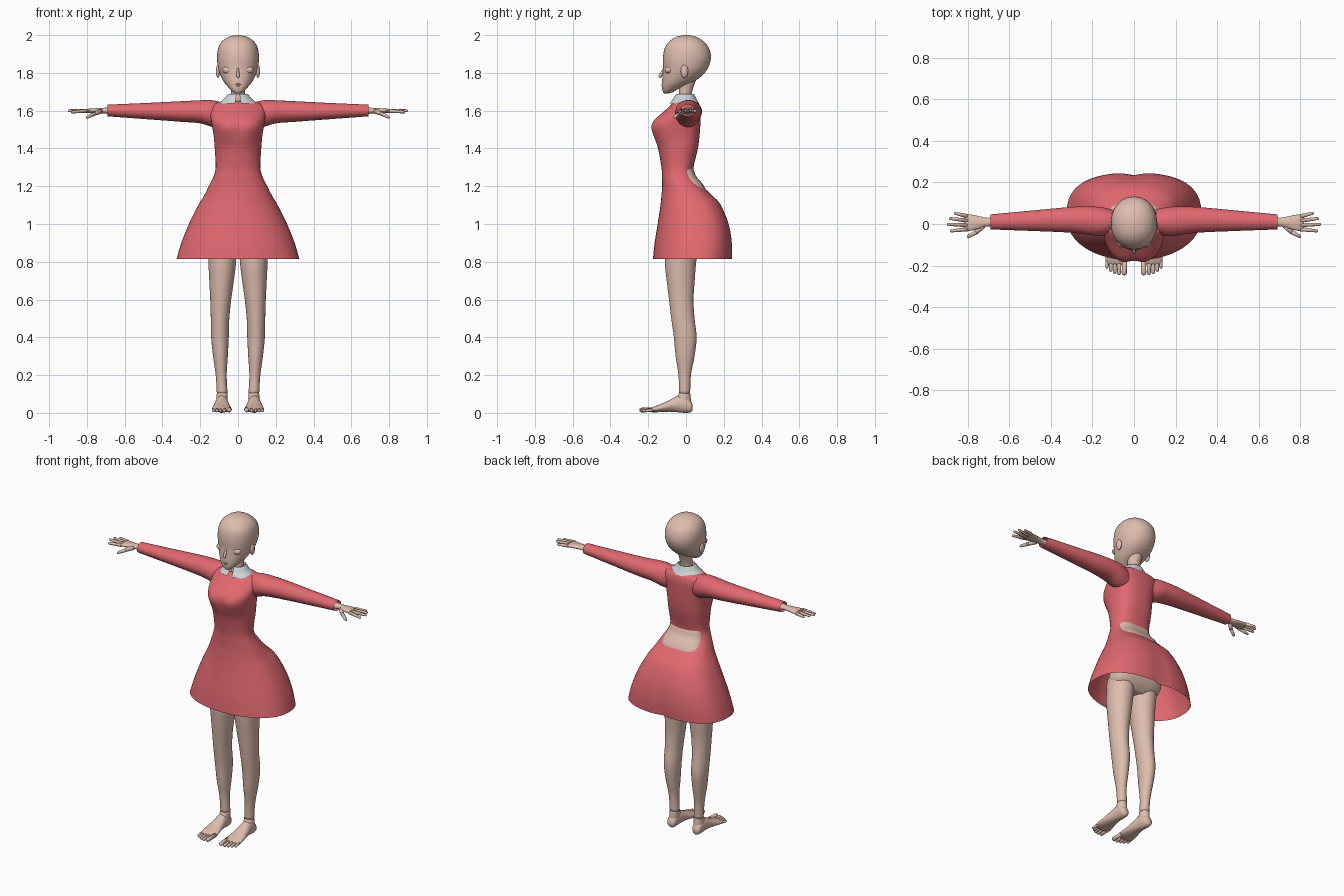
import bpy, bmesh, math
from mathutils import Vector, Matrix


def material(name, rgb):
    m = bpy.data.materials.new(name)
    m.diffuse_color = (*rgb, 1)
    return m


SKIN = material("skin", (0.73, 0.51, 0.42))
RED = material("rose red cloth", (0.75, 0.14, 0.16))
GREY = material("pale grey cloth", (0.63, 0.67, 0.69))


def finish(bm, name, mat, mirror=False):
    bmesh.ops.recalc_face_normals(bm, faces=bm.faces)
    me = bpy.data.meshes.new(name)
    bm.to_mesh(me)
    bm.free()
    for p in me.polygons:
        p.use_smooth = True
    me.materials.append(mat)
    ob = bpy.data.objects.new(name, me)
    bpy.context.collection.objects.link(ob)
    if mirror:
        ob.modifiers.new("mirror", "MIRROR").use_mirror_merge = False
    return ob


def spline(rings, steps=4):
    """Smooth curve through the ring values."""
    out = []
    last = len(rings) - 1
    for i in range(last):
        a, b, c, d = (rings[max(0, min(last, i + k))] for k in (-1, 0, 1, 2))
        for s in range(steps):
            t = s / steps
            out.append([0.5 * (2 * q + (r - p) * t + (2 * p - 5 * q + 4 * r - s4) * t * t
                               + (3 * q - p - 3 * r + s4) * t ** 3)
                        for p, q, r, s4 in zip(a, b, c, d)])
    out.append(list(rings[-1]))
    return out


AXES = {"Z": lambda t, u, v: (u, v, t),
        "X": lambda t, u, v: (t, u, v),
        "Y": lambda t, u, v: (u, t, v)}


def loft(name, rings, mat, axis="Z", n=40, pf=1.0, pb=1.0, caps=True, mirror=False, notch=0):
    """Rings are (t, u0, u1, v0, v1, front dip, back dip)."""
    bm = bmesh.new()
    loops = []
    full = [tuple(r) + (0,) * (7 - len(r)) for r in rings]
    for t, u0, u1, v0, v1, df, db in spline(full):
        cu, cv, ru, rv = (u0 + u1) / 2, (v0 + v1) / 2, (u1 - u0) / 2, (v1 - v0) / 2
        loop = []
        for k in range(n):
            a = 2 * math.pi * k / n
            c, s = math.cos(a), math.sin(a)
            p, dip = (pf, df) if s < 0 else (pb, db)
            u = ru * math.copysign(abs(c) ** p, c)
            v = rv * math.copysign(abs(s) ** p, s)
            v *= 1 - dip * math.exp(-(u / 0.04) ** 2)
            loop.append(bm.verts.new(AXES[axis](t, cu + u, cv + v)))
        loops.append(loop)
    for a, b in zip(loops, loops[1:]):
        for k in range(n):
            bm.faces.new((a[k], a[(k + 1) % n], b[(k + 1) % n], b[k]))
    if caps:
        bm.faces.new(loops[0])
        bm.faces.new(loops[-1])
    if notch:
        cut = [f for f in bm.faces if f.calc_center_median().y < 0
               and abs(f.calc_center_median().x) < notch]
        bmesh.ops.delete(bm, geom=cut, context="FACES")
    return finish(bm, name, mat, mirror)


def sym(rows):
    """Rows (z, half width, front, back, ...) to ring extents."""
    return [(r[0], -r[1], r[1], *r[2:]) for r in rows]


def digits(name, items, mat, mirror=True, n=12):
    """Rounded tapering rods: (start, end, start radius, end radius)."""
    bm = bmesh.new()
    for a, b, r0, r1 in items:
        a, b = Vector(a), Vector(b)
        rot = (b - a).to_track_quat("Z", "Y")
        e = r1 / (b - a).length
        prof = [(0, r0)] + [(1 - e + e * math.sin(q), r1 * math.cos(q))
                            for q in (0, 0.5, 0.95, 1.3, 1.5)]
        loops = [[bm.verts.new(a.lerp(b, f) + rot @ Vector(
            (r * math.cos(2 * math.pi * k / n), r * math.sin(2 * math.pi * k / n), 0)))
            for k in range(n)] for f, r in prof]
        for p, q in zip(loops, loops[1:]):
            for k in range(n):
                bm.faces.new((p[k], p[(k + 1) % n], q[(k + 1) % n], q[k]))
        bm.faces.new(loops[0])
        bm.faces.new(loops[-1])
    return finish(bm, name, mat, mirror)


def ellipsoid(name, centre, radii, mat, mirror=False):
    bm = bmesh.new()
    mtx = Matrix.Translation(centre) @ Matrix.Diagonal((*radii, 1))
    bmesh.ops.create_uvsphere(bm, u_segments=24, v_segments=14, radius=1, matrix=mtx)
    return finish(bm, name, mat, mirror)


# Head, neck and face
loft("head", sym([
    (1.692, .012, -.115, -.09), (1.70, .028, -.122, -.065), (1.72, .048, -.127, -.03),
    (1.75, .073, -.127, .035), (1.79, .094, -.124, .09), (1.83, .106, -.121, .118),
    (1.88, .111, -.122, .132), (1.93, .105, -.113, .122), (1.965, .086, -.09, .095),
    (1.988, .055, -.058, .06), (1.998, .022, -.024, .026), (2.0, .004, -.004, .006)]),
    SKIN, pf=.92, pb=.95)
loft("neck", sym([(1.58, .05, -.045, .045), (1.65, .04, -.04, .032), (1.70, .037, -.038, .032),
                  (1.78, .045, -.04, .06)]), SKIN)
ellipsoid("ear", (.106, -.008, 1.808), (.011, .02, .034), SKIN, True)
ellipsoid("eyelid", (.051, -.09, 1.815), (.032, .023, .021), SKIN, True)
digits("nose", [((0, -.116, 1.825), (0, -.14, 1.775), .005, .009)], SKIN, False)
ellipsoid("upper_lip", (0, -.121, 1.739), (.018, .01, .005), SKIN)
ellipsoid("lower_lip", (0, -.12, 1.731), (.014, .01, .005), SKIN)

# Body under the dress, showing at the lower back
loft("body", sym([
    (.85, .12, -.08, .04), (.89, .158, -.10, .08), (.95, .165, -.105, .105),
    (1.05, .16, -.11, .11), (1.15, .147, -.11, .11), (1.20, .135, -.11, .096),
    (1.25, .118, -.11, .056), (1.28, .112, -.11, .043), (1.32, .106, -.115, .03),
    (1.40, .112, -.13, .05), (1.50, .115, -.13, .055), (1.57, .11, -.08, .055),
    (1.62, .07, -.045, .045)]), SKIN, pb=.65)

# Dress with flared skirt, and sleeves
loft("dress", sym([
    (.815, .325, -.175, .245, 0, .06), (.90, .30, -.166, .245, 0, .05),
    (1.0, .26, -.15, .228, 0, .03), (1.1, .21, -.135, .185), (1.15, .18, -.13, .14),
    (1.2, .155, -.126, .088), (1.25, .13, -.127, .045), (1.3, .118, -.13, .04),
    (1.4, .123, -.15, .063, .02), (1.46, .128, -.177, .071, .08), (1.51, .136, -.194, .075, .13),
    (1.55, .143, -.176, .077, .08), (1.595, .148, -.118, .078), (1.63, .135, -.08, .072),
    (1.645, .10, -.062, .06), (1.65, .055, -.045, .042)]),
    RED, n=64, pf=.95, pb=.75, caps=False)
loft("sleeve", [(.09, -.04, .065, 1.51, 1.645), (.14, -.056, .078, 1.515, 1.656),
                (.2, -.055, .084, 1.533, 1.655), (.3, -.042, .082, 1.541, 1.65),
                (.5, -.033, .064, 1.556, 1.64), (.69, -.026, .046, 1.57, 1.632)],
     RED, axis="X", caps=False, mirror=True)

# Folded collar with a front notch
loft("collar", sym([
    (1.635, .052, -.05, .045), (1.67, .045, -.047, .04), (1.688, .048, -.05, .041),
    (1.684, .056, -.057, .045), (1.662, .074, -.07, .055), (1.638, .105, -.088, .07)]),
    GREY, caps=False, notch=.012)

# Legs and feet
loft("leg", [(.10, .055, .112, -.036, .022), (.20, .06, .118, -.04, .026),
             (.30, .054, .132, -.055, .045), (.40, .049, .142, -.064, .056),
             (.50, .046, .144, -.078, .045), (.60, .036, .147, -.09, .04),
             (.70, .022, .152, -.102, .046), (.80, .010, .157, -.112, .054),
             (.92, .004, .16, -.105, .07)], SKIN, mirror=True)
loft("ankle", [(.02, .062, .112, -.05, .03), (.06, .056, .115, -.055, .027),
               (.105, .055, .112, -.036, .022)], SKIN, mirror=True)
loft("foot", [(.035, .076, .099, .018, .04), (.026, .062, .112, .004, .062),
              (0, .056, .117, 0, .088), (-.04, .052, .12, .003, .092),
              (-.08, .046, .126, .006, .072), (-.12, .039, .133, .005, .053),
              (-.16, .033, .138, .003, .037), (-.185, .035, .135, .004, .028),
              (-.195, .045, .125, .008, .022)], SKIN, axis="Y", mirror=True)
digits("toes", [((x, -.165, .018), (x + .002, tip, r + .002), r, r)
                for x, tip, r in ((.045, -.247, .0125), (.070, -.246, .0095), (.091, -.24, .009),
                                  (.110, -.23, .0085), (.128, -.215, .008))], SKIN)

# Hands
loft("hand", [(.62, -.016, .036, 1.578, 1.622), (.70, -.012, .03, 1.584, 1.616),
              (.73, -.018, .034, 1.587, 1.614), (.77, -.029, .043, 1.588, 1.612),
              (.80, -.033, .046, 1.588, 1.609), (.818, -.027, .04, 1.592, 1.605)],
     SKIN, axis="X", mirror=True)
digits("fingers", [((.80, y, 1.599), (tx, ty, tz), .0105, .007)
                   for y, tx, ty, tz in ((.037, .866, .053, 1.598), (.016, .89, .027, 1.602),
                                         (-.005, .9, -.002, 1.6), (-.025, .885, -.034, 1.592))]
       + [((.725, -.008, 1.597), (.765, -.044, 1.582), .013, .011),
          ((.757, -.038, 1.585), (.803, -.063, 1.563), .011, .008)], SKIN)
